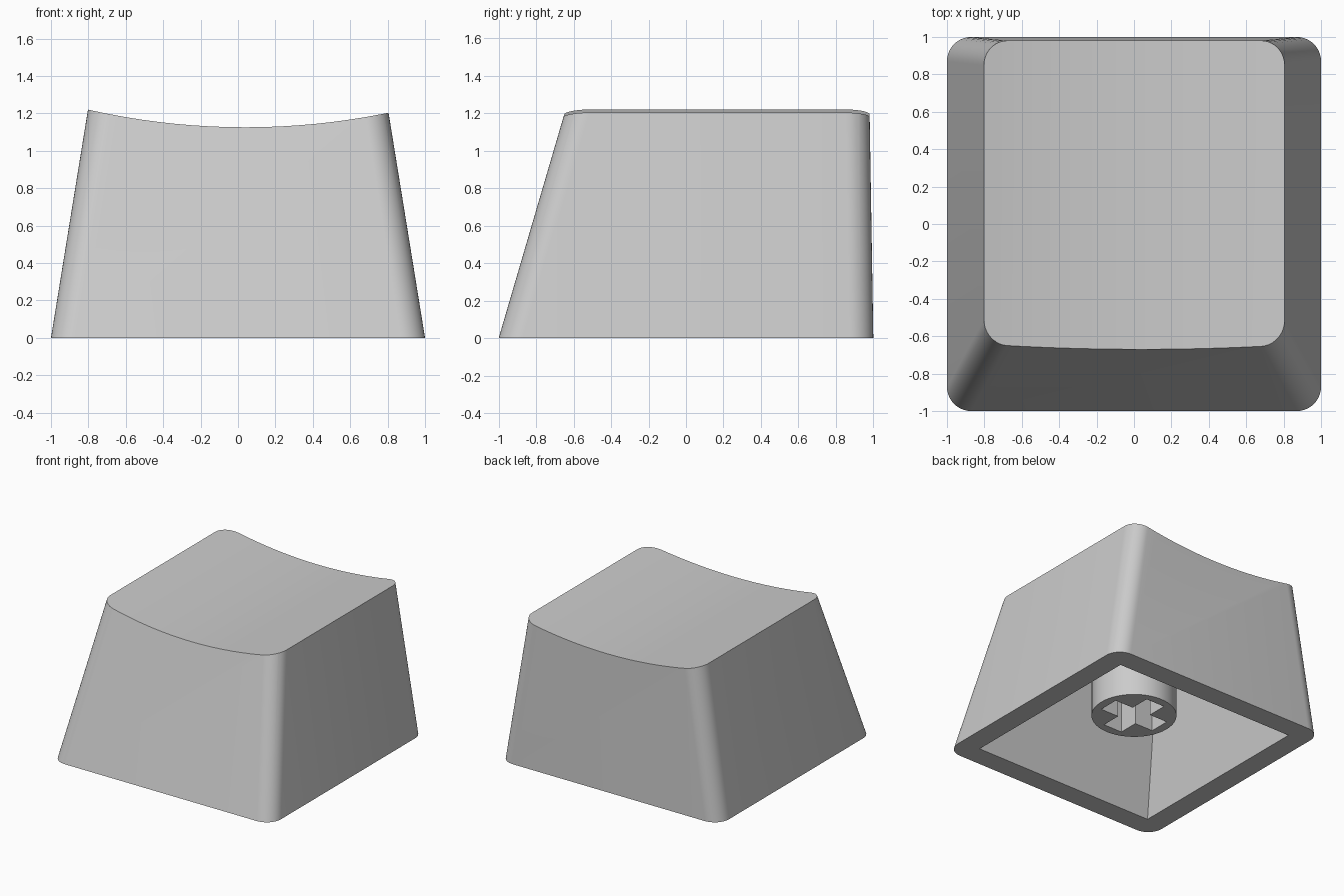
import bpy, bmesh, math
from mathutils import Matrix

cube = bpy.data.objects.get("Cube")
if cube:
    bpy.data.objects.remove(cube, do_unlink=True)

grey = bpy.data.materials.new("light grey plastic")
grey.use_nodes = True
COLOUR = (0.6, 0.6, 0.6, 1)
grey.diffuse_color = COLOUR
grey.node_tree.nodes["Principled BSDF"].inputs["Base Color"].default_value = COLOUR

# Wall slopes per unit of height: sides, front, back
SIDE, FRONT, BACK = 0.162, 0.293, 0.0165
CEILING = 0.95


def finish(name, bm):
    bmesh.ops.recalc_face_normals(bm, faces=bm.faces)
    mesh = bpy.data.meshes.new(name)
    bm.to_mesh(mesh)
    bm.free()
    mesh.materials.append(grey)
    obj = bpy.data.objects.new(name, mesh)
    bpy.context.collection.objects.link(obj)
    return obj


def outline(half, z, radius, steps):
    """Rounded rectangle that shrinks with height along the wall slopes."""
    x1 = half - SIDE * z
    y0, y1 = -half + FRONT * z, half - BACK * z
    corners = [(x1, y1, 1, 1), (-x1, y1, -1, 1), (-x1, y0, -1, -1), (x1, y0, 1, -1)]
    points = []
    for quarter, (x, y, sx, sy) in enumerate(corners):
        for i in range(steps + 1 if radius else 1):
            a = (quarter + i / steps) * math.pi / 2
            points.append((x - sx * radius + radius * math.cos(a) if radius else x,
                           y - sy * radius + radius * math.sin(a) if radius else y, z))
    return points


def tapered_block(name, half, bottom, top, radius=0, steps=10):
    bm = bmesh.new()
    low, high = [[bm.verts.new(p) for p in outline(half, z, radius, steps)]
                 for z in (bottom, top)]
    bm.faces.new(low)
    bm.faces.new(high)
    for i in range(len(low)):
        j = (i + 1) % len(low)
        bm.faces.new((low[i], low[j], high[j], high[i]))
    return finish(name, bm)


def cylinder(name, radius, depth, matrix, segments):
    bm = bmesh.new()
    bmesh.ops.create_cone(bm, cap_ends=True, segments=segments, radius1=radius,
                          radius2=radius, depth=depth, matrix=matrix)
    return finish(name, bm)


def box(name, size, z):
    bm = bmesh.new()
    bmesh.ops.create_cube(bm, size=1, matrix=Matrix.Translation((0, 0, z))
                          @ Matrix.Diagonal((*size, 1)))
    return finish(name, bm)


def cut(obj, cutter):
    cutter.hide_render = True
    bpy.context.view_layer.objects.active = obj
    mod = obj.modifiers.new("cut", "BOOLEAN")
    mod.operation, mod.solver, mod.object = "DIFFERENCE", "EXACT", cutter
    bpy.ops.object.modifier_apply(modifier=mod.name)
    bpy.data.objects.remove(cutter, do_unlink=True)


def smooth(obj):
    bpy.ops.object.select_all(action="DESELECT")
    obj.select_set(True)
    bpy.context.view_layer.objects.active = obj
    bpy.ops.object.shade_smooth_by_angle(angle=math.radians(25))


# Outer cap, dished along the front-to-back axis, hollow underneath
cap = tapered_block("key_cap", 1, 0, 1.4, radius=0.13)
DISH = 3.8
cut(cap, cylinder("dish_cutter", DISH, 4, Matrix.Translation((0.04, 0, 1.126 + DISH))
                  @ Matrix.Rotation(math.pi / 2, 4, "X"), 256))
cut(cap, tapered_block("cavity_cutter", 0.825, -0.1, CEILING))
smooth(cap)

# Mounting stem with a cross-shaped socket
STEM_BOTTOM, SOCKET_TOP = 0.23, 0.72
stem = cylinder("mounting_stem", 0.32, CEILING + 0.02 - STEM_BOTTOM,
                Matrix.Translation((0, 0, (CEILING + 0.02 + STEM_BOTTOM) / 2)), 48)
for width, length in ((0.5, 0.17), (0.17, 0.5)):
    cut(stem, box("socket_cutter", (width, length, SOCKET_TOP), SOCKET_TOP / 2))
smooth(stem)
